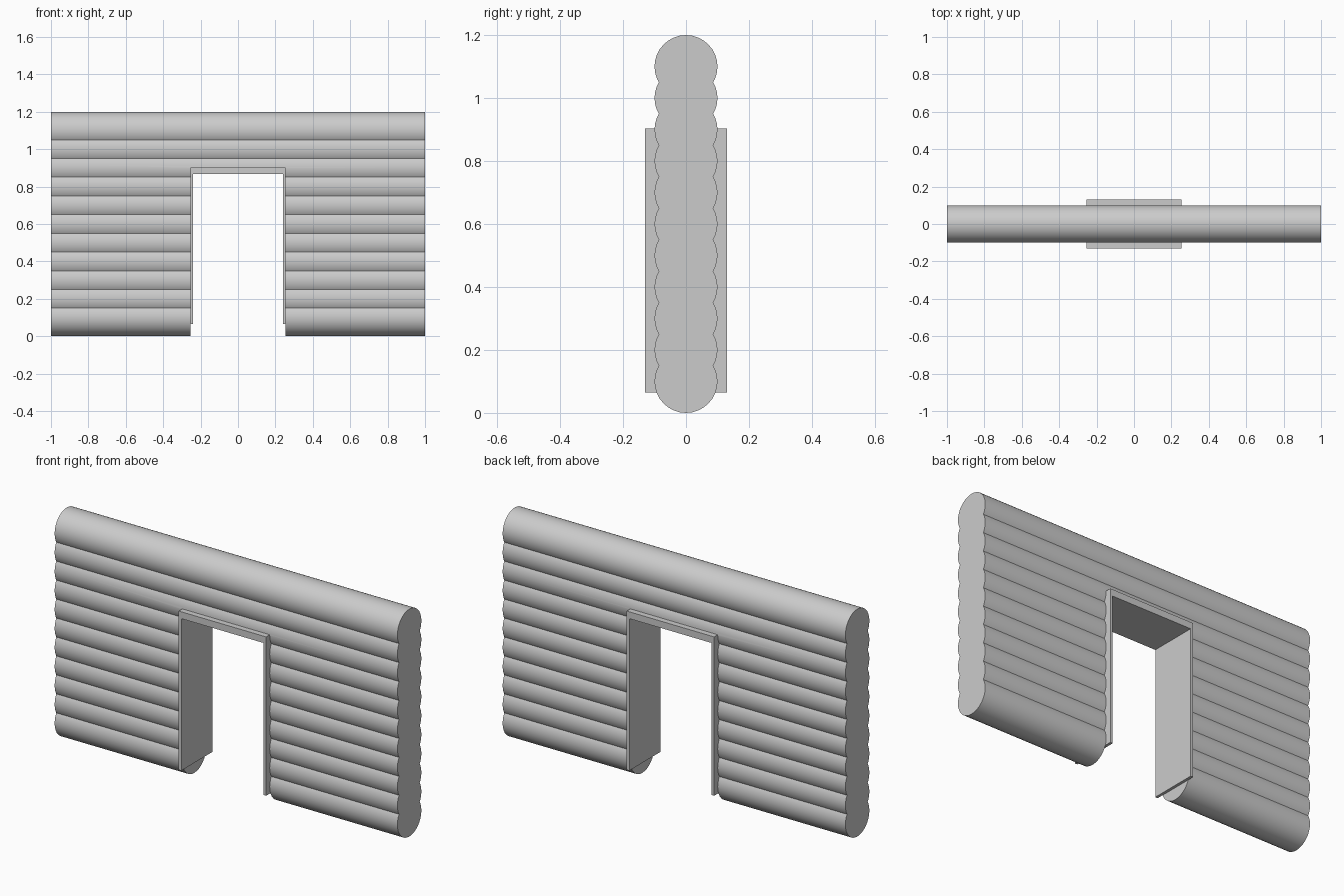
import bpy, math

if "Cube" in bpy.data.objects:
    bpy.data.objects.remove(bpy.data.objects["Cube"])

R, STEP, COUNT = 0.1, 0.1, 11
DOOR_X, DOOR_TOP = 0.255, 0.9


def log(name, x0, x1, z):
    bpy.ops.mesh.primitive_cylinder_add(
        vertices=32, radius=R, depth=x1 - x0,
        location=((x0 + x1) / 2, 0, z), rotation=(0, math.pi / 2, 0))
    ob = bpy.context.object
    ob.name = name
    return ob


def smooth(ob):
    bpy.ops.object.select_all(action='DESELECT')
    ob.select_set(True)
    bpy.context.view_layer.objects.active = ob
    bpy.ops.object.shade_smooth_by_angle(angle=math.radians(35))


# stacked wall logs, split in two beside the doorway
for i in range(COUNT):
    z = R + i * STEP
    if i < 8:
        smooth(log(f"left_log_{i + 1}", -1, -DOOR_X, z))
        smooth(log(f"right_log_{i + 1}", DOOR_X, 1, z))
        continue
    beam = log(f"full_log_{i + 1}", -1, 1, z)
    if i == 8:
        # log over the door is notched by the opening
        bpy.ops.mesh.primitive_cube_add(size=1, location=(0, 0, DOOR_TOP / 2 + 0.001))
        cutter = bpy.context.object
        cutter.name = "door_cutter"
        cutter.scale = (2 * DOOR_X, 0.6, DOOR_TOP)
        cutter.hide_render = True
        bpy.context.view_layer.objects.active = beam
        mod = beam.modifiers.new("opening", 'BOOLEAN')
        mod.operation = 'DIFFERENCE'
        mod.solver = 'EXACT'
        mod.object = cutter
        bpy.ops.object.modifier_apply(modifier=mod.name)
        bpy.data.objects.remove(cutter)
    smooth(beam)

# door frame: one U-shaped profile extruded through the wall
ix, iz, bottom, depth = 0.24, 0.867, 0.065, 0.13
ox, oz = DOOR_X, 0.903
profile = [(-ox, bottom), (-ix, bottom), (-ix, iz), (ix, iz),
           (ix, bottom), (ox, bottom), (ox, oz), (-ox, oz)]
n = len(profile)
verts = [(x, y, z) for y in (-depth, depth) for x, z in profile]
faces = [tuple(range(n)), tuple(reversed(range(n, 2 * n)))]
faces += [(k, k + n, (k + 1) % n + n, (k + 1) % n) for k in range(n)]
mesh = bpy.data.meshes.new("door_frame")
mesh.from_pydata(verts, [], faces)
frame = bpy.data.objects.new("door_frame", mesh)
bpy.context.collection.objects.link(frame)
